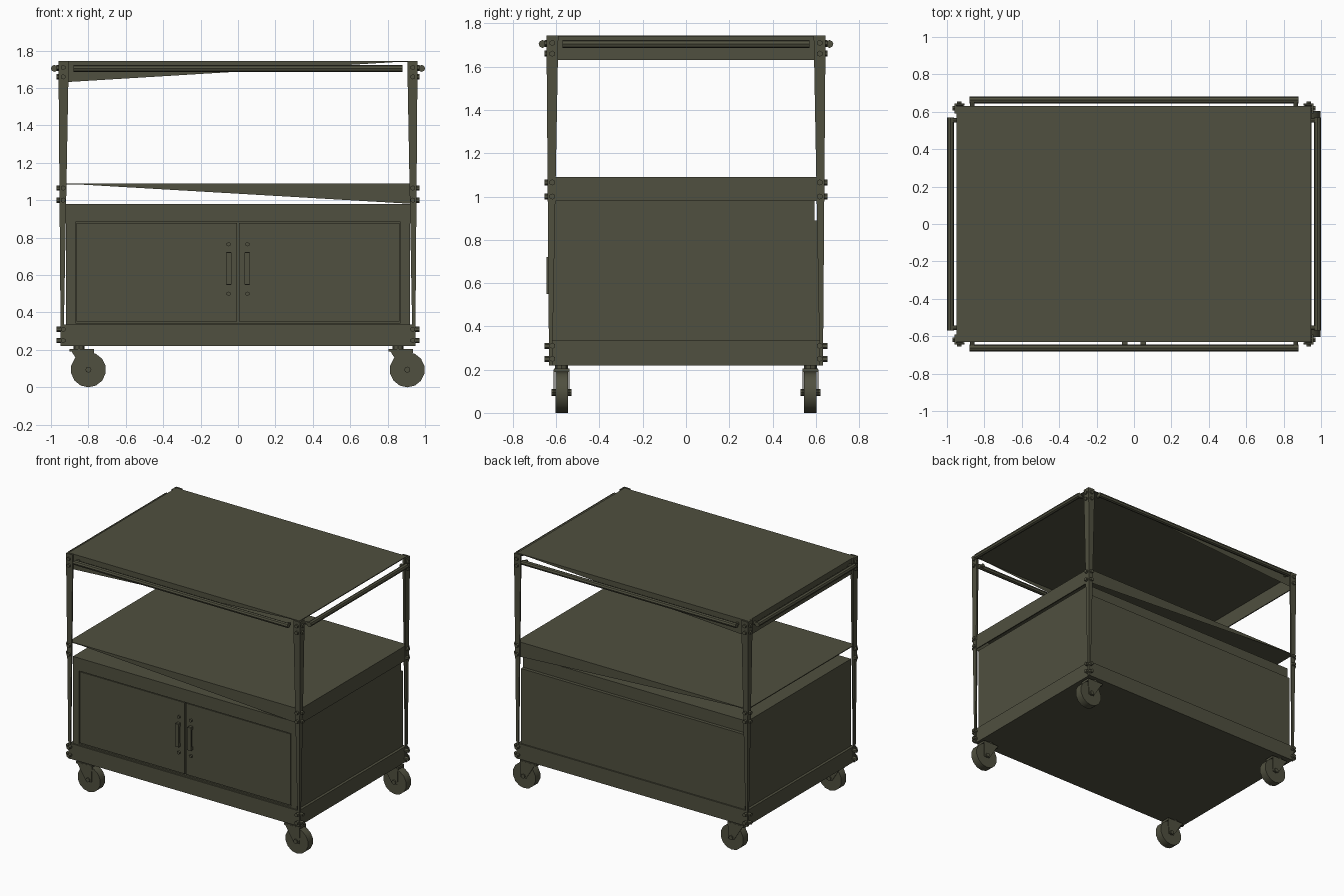
import bpy, bmesh, math
from mathutils import Matrix, Vector

if "Cube" in bpy.data.objects:
    bpy.data.objects.remove(bpy.data.objects["Cube"])

olive = bpy.data.materials.new("olive_metal")
olive.diffuse_color = (0.08, 0.08, 0.05, 1)
olive.use_nodes = True
olive.node_tree.nodes["Principled BSDF"].inputs["Base Color"].default_value = olive.diffuse_color


def finish(name, bm, smooth=False):
    me = bpy.data.meshes.new(name)
    bm.to_mesh(me)
    bm.free()
    me.materials.append(olive)
    ob = bpy.data.objects.new(name, me)
    bpy.context.collection.objects.link(ob)
    if smooth:
        bpy.ops.object.select_all(action='DESELECT')
        ob.select_set(True)
        bpy.context.view_layer.objects.active = ob
        bpy.ops.object.shade_smooth_by_angle(angle=math.radians(40))
    return ob


def add_box(bm, x0, x1, y0, y1, z0, z1):
    m = Matrix.Translation(((x0 + x1) / 2, (y0 + y1) / 2, (z0 + z1) / 2)) @ \
        Matrix.Diagonal((x1 - x0, y1 - y0, z1 - z0, 1))
    bmesh.ops.create_cube(bm, size=1, matrix=m)


def box(name, *b):
    bm = bmesh.new()
    add_box(bm, *b)
    return finish(name, bm)


def add_rod(bm, a, b, r, n=8):
    a, b = Vector(a), Vector(b)
    d = b - a
    m = Matrix.Translation((a + b) / 2) @ d.to_track_quat('Z', 'Y').to_matrix().to_4x4()
    bmesh.ops.create_cone(bm, cap_ends=True, segments=n, radius1=r, radius2=r,
                          depth=d.length, matrix=m)


def wedge_shelf(name, zt, zb, s):
    """Sheet shelf: deep lip on side s, front and back lips taper to the other side."""
    bm = bmesh.new()
    X, Y = 0.945, 0.63
    add_box(bm, -X, X, -Y, Y, zt - 0.006, zt)
    add_box(bm, s * X - 0.004, s * X + 0.004, -Y, Y, zb, zt)
    for sy in (-1, 1):
        pts = [(-s * X, sy * Y, zt), (s * X, sy * Y, zt), (s * X, sy * Y, zb)]
        f = bm.faces.new([bm.verts.new(p) for p in pts])
        f.normal_update()
        if f.normal.y * sy < 0:
            f.normal_flip()
    return finish(name, bm)


# shelves and base tray
wedge_shelf("top_shelf", 1.745, 1.63, -1)
wedge_shelf("middle_shelf", 1.09, 0.98, 1)
box("base_tray", -0.94, 0.94, -0.63, 0.63, 0.22, 0.335)

# cabinet body, upper band and front frame
box("cabinet_body", -0.92, 0.92, -0.60, 0.62, 0.33, 0.89)
box("cabinet_upper_band", -0.92, 0.92, -0.595, 0.595, 0.89, 0.98)
bm = bmesh.new()
add_box(bm, -0.92, 0.92, -0.62, -0.59, 0.885, 0.98)
add_box(bm, -0.92, 0.92, -0.62, -0.60, 0.33, 0.345)
for s in (-1, 1):
    add_box(bm, min(s * 0.92, s * 0.87), max(s * 0.92, s * 0.87), -0.62, -0.60, 0.345, 0.885)
finish("cabinet_front_frame", bm)

# doors with pull handles
for s, side in ((-1, "left"), (1, "right")):
    x = sorted((s * 0.005, s * 0.864))
    box(side + "_door", x[0], x[1], -0.617, -0.60, 0.351, 0.879)
    bm = bmesh.new()
    add_box(bm, s * 0.05 - 0.015, s * 0.05 + 0.015, -0.645, -0.632, 0.55, 0.72)
    for z in (0.56, 0.71):
        add_box(bm, s * 0.05 - 0.012, s * 0.05 + 0.012, -0.635, -0.615, z - 0.012, z + 0.012)
    for z in (0.50, 0.765):
        add_rod(bm, (s * 0.05, -0.615, z), (s * 0.05, -0.63, z), 0.012, 6)
    finish(side + "_door_handle", bm)

# tapered angle-iron corner posts with bolts
for sx in (-1, 1):
    for sy in (-1, 1):
        bm = bmesh.new()
        ox, oy, t = sx * 0.96, sy * 0.645, 0.01
        for along_x in (True, False):
            def ring(z, w, o):
                # footprint of one flange at a given height
                px, py = ox - sx * o, oy - sy * o
                wx, wy = (w, t) if along_x else (t, w)
                return [bm.verts.new(p) for p in ((px, py, z), (px - sx * wx, py, z),
                        (px - sx * wx, py - sy * wy, z), (px, py - sy * wy, z))]
            lo, hi = ring(0.22, 0.015, 0.012), ring(1.745, 0.055, 0)
            bm.faces.new(lo)
            bm.faces.new(hi)
            for i in range(4):
                j = (i + 1) % 4
                bm.faces.new((lo[i], lo[j], hi[j], hi[i]))
        bmesh.ops.recalc_face_normals(bm, faces=bm.faces[:])
        finish("corner_post", bm)

        bm = bmesh.new()
        for z in (1.71, 1.66, 1.065, 1.0, 0.31, 0.25):
            add_rod(bm, (sx * 0.935, sy * 0.625, z), (sx * 0.935, sy * 0.655, z), 0.014, 6)
            add_rod(bm, (sx * 0.94, sy * 0.618, z), (sx * 0.97, sy * 0.618, z), 0.014, 6)
        finish("post_bolts", bm)

# push bars around the top shelf
for s in (-1, 1):
    bm = bmesh.new()
    add_rod(bm, (-0.88, s * 0.663, 1.705), (0.88, s * 0.663, 1.705), 0.018)
    for x in (-0.865, 0.865):
        add_rod(bm, (x, s * 0.63, 1.705), (x, s * 0.665, 1.705), 0.013)
    finish("long_push_bar", bm, True)
    bm = bmesh.new()
    add_rod(bm, (s * 0.982, -0.57, 1.705), (s * 0.982, 0.57, 1.705), 0.0185)
    for y in (-0.555, 0.555):
        add_rod(bm, (s * 0.945, y, 1.705), (s * 0.982, y, 1.705), 0.013)
    finish("side_push_bar", bm, True)

# casters, all trailing towards +x
for px in (-0.85, 0.855):
    for py in (-0.575, 0.575):
        wx = px + 0.05
        bm = bmesh.new()
        add_rod(bm, (wx, py - 0.029, 0.094), (wx, py + 0.029, 0.094), 0.094, 14)
        finish("caster_wheel", bm, True)
        bm = bmesh.new()
        add_box(bm, px - 0.05, px + 0.08, py - 0.036, py + 0.036, 0.19, 0.206)
        add_rod(bm, (px, py, 0.2), (px, py, 0.225), 0.03)
        add_rod(bm, (wx, py - 0.046, 0.094), (wx, py + 0.046, 0.094), 0.016)
        for s in (-1, 1):
            prof = [(px - 0.045, 0.2), (px + 0.08, 0.2), (wx + 0.025, 0.08), (wx - 0.02, 0.08)]
            f = bm.faces.new([bm.verts.new((x, py + s * 0.032, z)) for x, z in prof])
            g = bmesh.ops.extrude_face_region(bm, geom=[f])
            for v in g["geom"]:
                if isinstance(v, bmesh.types.BMVert):
                    v.co.y += s * 0.005
        bmesh.ops.recalc_face_normals(bm, faces=bm.faces[:])
        finish("caster_fork", bm)
